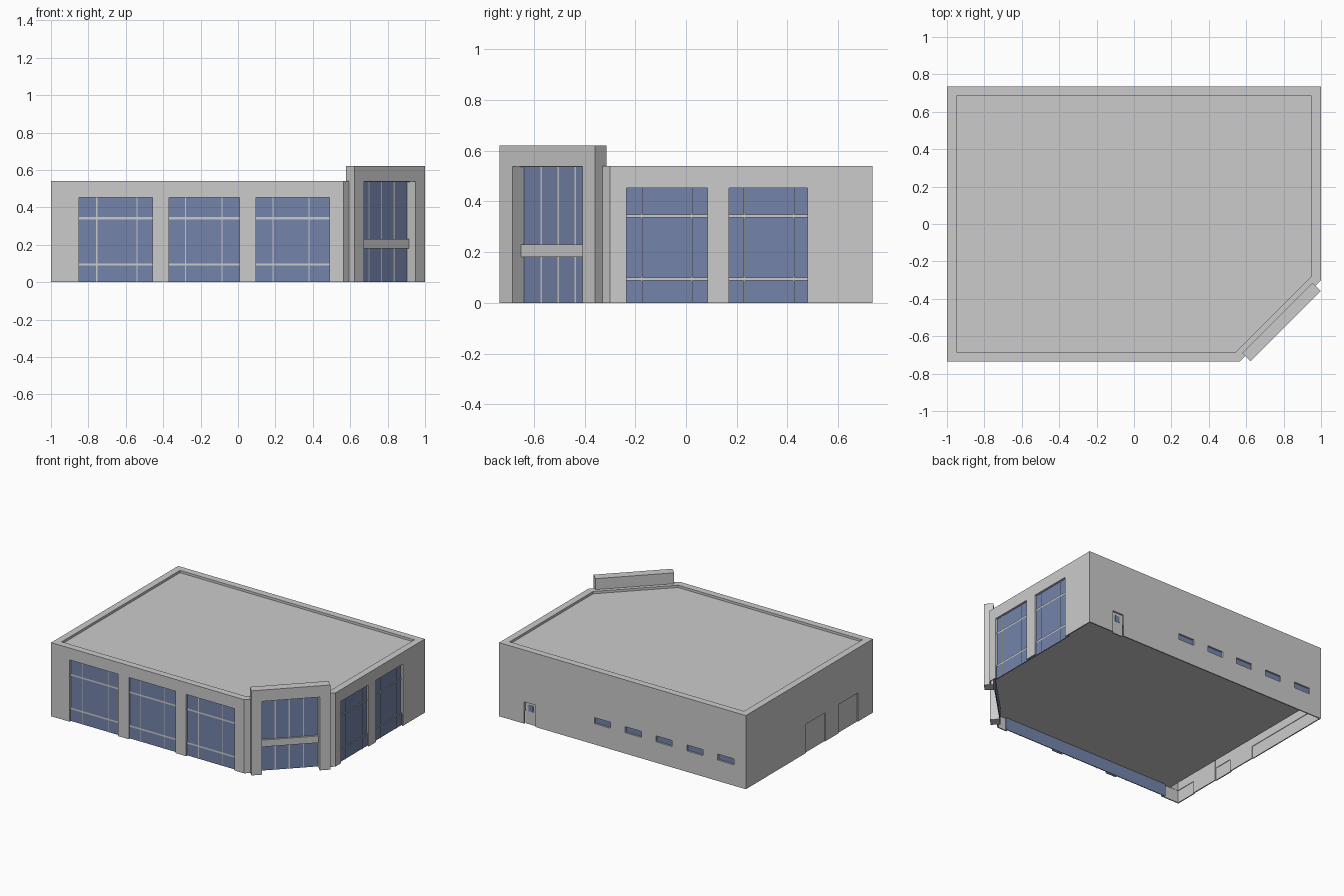
import bpy
import bmesh
from math import radians
from mathutils import Matrix, Vector

if "Cube" in bpy.data.objects:
    bpy.data.objects.remove(bpy.data.objects["Cube"])


def material(name, rgb):
    m = bpy.data.materials.new(name)
    m.use_nodes = True
    col = (*rgb, 1)
    m.diffuse_color = col
    m.node_tree.nodes["Principled BSDF"].inputs["Base Color"].default_value = col
    return m


GREY = material("concrete grey", (0.6, 0.6, 0.6))
GLASS = material("window blue", (0.175, 0.23, 0.405))


def finish(name, bm, mat):
    mesh = bpy.data.meshes.new(name)
    bm.to_mesh(mesh)
    bm.free()
    mesh.materials.append(mat)
    ob = bpy.data.objects.new(name, mesh)
    bpy.context.scene.collection.objects.link(ob)
    return ob


def add_box(bm, frame, u, d, z):
    """Box in wall coordinates: u along the wall, d depth inwards, z up."""
    size = [b - a for a, b in (u, d, z)]
    mid = [(a + b) / 2 for a, b in (u, d, z)]
    mat = frame @ Matrix.Translation(mid) @ Matrix.Diagonal((*size, 1))
    bmesh.ops.create_cube(bm, size=1, matrix=mat)


def boxes(name, frame, specs, mat):
    bm = bmesh.new()
    for u, d, z in specs:
        add_box(bm, frame, u, d, z)
    return finish(name, bm, mat)


def strips(name, frame, depth, specs):
    """Flat glazing bars, all at one depth and facing outwards."""
    bm = bmesh.new()
    for (u0, u1), (z0, z1) in specs:
        corners = ((u0, z0), (u1, z0), (u1, z1), (u0, z1))
        bm.faces.new([bm.verts.new(frame @ Vector((u, depth, z))) for u, z in corners])
    return finish(name, bm, GREY)


def prism(name, outline, z0, z1):
    bm = bmesh.new()
    base = bm.faces.new([bm.verts.new((x, y, z0)) for x, y in outline])
    top = bmesh.ops.extrude_face_region(bm, geom=[base])["geom"]
    verts = [g for g in top if isinstance(g, bmesh.types.BMVert)]
    bmesh.ops.translate(bm, verts=verts, vec=(0, 0, z1 - z0))
    bmesh.ops.recalc_face_normals(bm, faces=bm.faces)
    return finish(name, bm, GREY)


def inset(outline, dist):
    """Move every edge of a convex counter-clockwise outline inwards."""
    pts = [Vector(p) for p in outline]
    result = []
    for i, p in enumerate(pts):
        a = (p - pts[i - 1]).normalized()
        b = (pts[(i + 1) % len(pts)] - p).normalized()
        na, nb = Vector((-a.y, a.x)), Vector((-b.y, b.x))
        result.append(p + (na + nb) * dist / (1 + na.dot(nb)))
    return result


def wall_frame(x, y, degrees):
    return Matrix.Translation((x, y, 0)) @ Matrix.Rotation(radians(degrees), 4, "Z")


FRONT = wall_frame(0, -0.735, 0)
CORNER = wall_frame(0.7825, -0.5175, 45)
RIGHT = wall_frame(1, 0, 90)
BACK = wall_frame(0, 0.735, 180)
LEFT = wall_frame(-1, 0, 270)

OUTLINE = [(-1, -0.735), (0.565, -0.735), (1, -0.3), (1, 0.735), (-1, 0.735)]
WALL_H = 0.54
openings = bmesh.new()


def cut(frame, u, z, depth):
    add_box(openings, frame, u, (-0.05, depth + 0.004), z)


# Large display windows: one glass sheet per wall behind the piers
def display_windows(name, frame, windows):
    depth, top = 0.015, 0.453
    sheet = (windows[0][0] - 0.02, windows[-1][1] + 0.02)
    boxes(name + "_glass", frame, [(sheet, (depth, depth + 0.006), (0, top + 0.01))], GLASS)
    bars = []
    for u0, u1, *posts in windows:
        cut(frame, (u0, u1), (-0.1, top), depth)
        bars += [((u0, u1), (z - 0.006, z + 0.006)) for z in (0.095, 0.342)]
        bars += [((p - 0.003, p + 0.003), (0, top)) for p in posts]
    strips(name + "_bars", frame, 0.009, bars)


display_windows("front_windows", FRONT, [(-0.85, -0.457, -0.755, -0.54),
                                         (-0.37, 0.007, -0.28, -0.085),
                                         (0.095, 0.488, 0.188, 0.38)])
display_windows("side_windows", RIGHT, [(-0.235, 0.085, -0.175, 0.022),
                                        (0.17, 0.48, 0.23, 0.425)])

# Corner entrance: portal, glazing and door bar
half, outer, gl = 0.195, 0.266, 0.023
cut(CORNER, (-half, half), (-0.1, 0.535), gl)
portal = [((-outer, -half), (-0.041, gl), (0, 0.62)),
          ((half, outer), (-0.041, gl), (0, 0.62)),
          ((-half, half), (-0.041, gl), (0.537, 0.62))]
boxes("entrance_portal", CORNER, portal, GREY)
boxes("entrance_glass", CORNER, [((-half, half), (gl, gl + 0.006), (0, 0.537))], GLASS)
strips("entrance_mullions", CORNER, gl - 0.003,
       [((u - 0.004, u + 0.004), (0, 0.537)) for u in (-0.095, 0, 0.095)])
boxes("entrance_bar", CORNER, [((-half, half), (0.008, gl), (0.18, 0.23))], GREY)

# Row of small windows on the back wall
for i in range(5):
    u = -0.163 + 0.25 * i
    span, z = (u - 0.065, u + 0.065), (0.153, 0.197)
    cut(BACK, span, z, 0.012)
    boxes(f"back_window_{i + 1}", BACK, [(span, (0.012, 0.018), z)], GLASS)

# Back door with a small pane
door = (-0.797, -0.707)
cut(BACK, door, (-0.1, 0.16), 0.012)
boxes("back_door", BACK, [(door, (0.012, 0.02), (0, 0.16))], GREY)
boxes("back_door_pane", BACK, [((-0.77, -0.732), (0.01, 0.014), (0.095, 0.14))], GLASS)

# Plain roller doors on the left wall
for i, u in enumerate((-0.04, 0.338)):
    span = (u, u + 0.225)
    cut(LEFT, span, (-0.1, 0.21), 0.006)
    boxes(f"roller_door_{i + 1}", LEFT, [(span, (0.006, 0.014), (0, 0.21))], GREY)

# Gap between the raised floor and the left wall
add_box(openings, LEFT, (-0.725, 0.725), (0.012, 0.078), (0.05, 0.3))

# Building shell: sunken roof, raised floor and openings cut out
shell = prism("building_shell", OUTLINE, 0, WALL_H)
cutters = [prism("roof_cutter", inset(OUTLINE, 0.05), WALL_H - 0.017, WALL_H + 0.1),
           prism("floor_cutter", inset(OUTLINE, 0.008), -0.1, 0.09),
           finish("opening_cutter", openings, GREY)]
for c in cutters:
    c.hide_render = True
    mod = shell.modifiers.new(c.name, "BOOLEAN")
    mod.operation = "DIFFERENCE"
    mod.solver = "EXACT"
    mod.object = c
graph = bpy.context.evaluated_depsgraph_get()
result = bpy.data.meshes.new_from_object(shell.evaluated_get(graph))
shell.modifiers.clear()
shell.data = result
for c in cutters:
    bpy.data.objects.remove(c)
